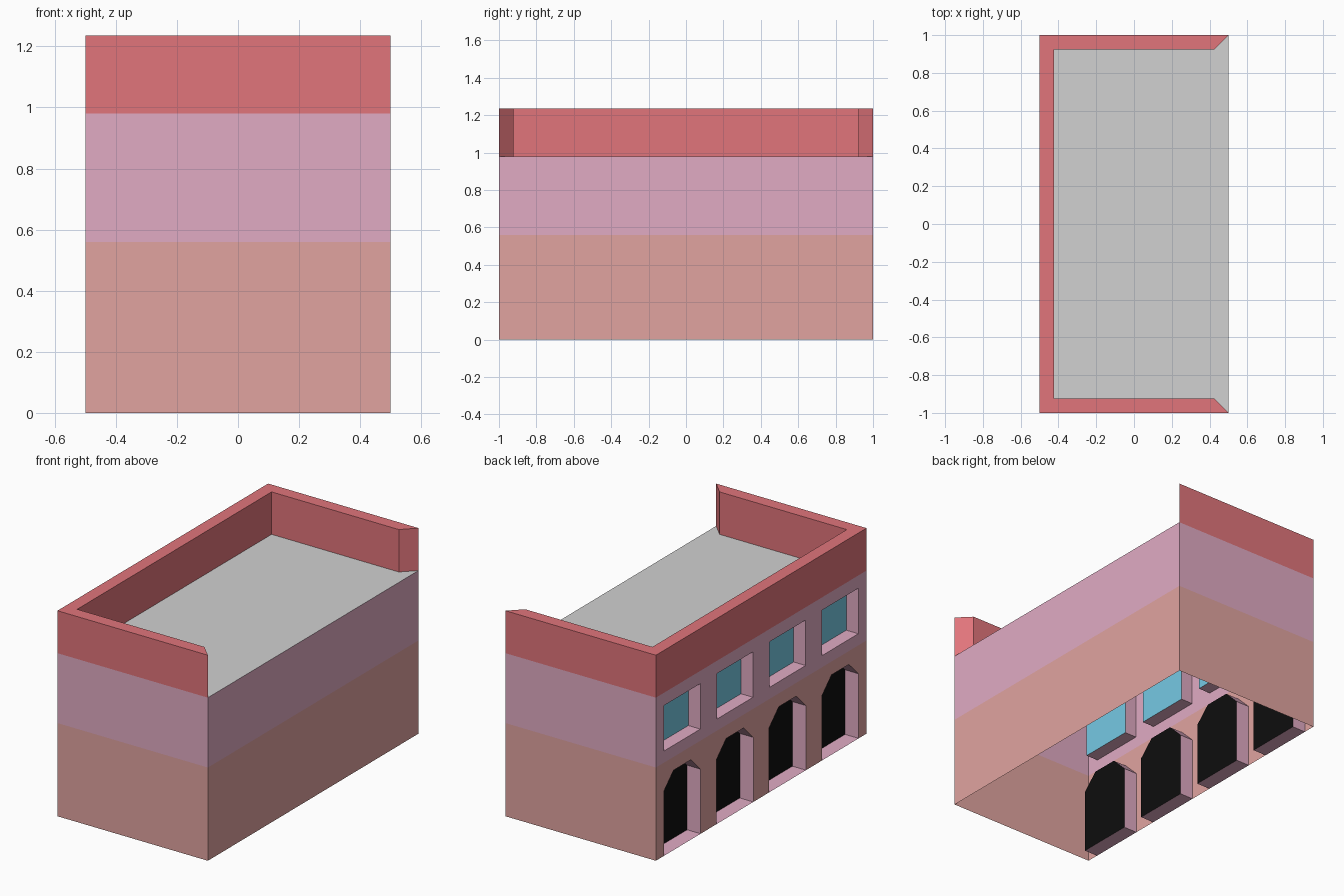
import bpy, bmesh
from mathutils import Vector

if "Cube" in bpy.data.objects:
    bpy.data.objects.remove(bpy.data.objects["Cube"])

HX, HY = 0.5, 1.0                 # half footprint
Z1, Z2, Z3 = 0.56, 0.98, 1.235    # storey line, roof, parapet top
T = 0.077                         # parapet thickness
BAYS = [-0.75, -0.25, 0.25, 0.75]


def srgb(r, g, b):
    f = lambda c: c / 12.92 if c <= 0.04045 else ((c + 0.055) / 1.055) ** 2.4
    return (f(r / 255), f(g / 255), f(b / 255), 1)


def material(name, *rgb):
    m = bpy.data.materials.new(name)
    m.diffuse_color = srgb(*rgb)
    m.use_nodes = True
    m.node_tree.nodes["Principled BSDF"].inputs["Base Color"].default_value = m.diffuse_color
    return m


MATS = {
    "tan": material("tan lower wall", 225, 164, 160),
    "pink": material("pink upper wall", 225, 171, 196),
    "red": material("red parapet", 225, 117, 123),
    "grey": material("grey roof", 209, 209, 209),
    "black": material("black doorway", 14, 14, 14),
    "blue": material("blue glass", 118, 201, 228),
}


def build(name, faces):
    """faces: list of (points, outward direction, colour)."""
    bm = bmesh.new()
    colours = list(dict.fromkeys(c for _, _, c in faces))
    for pts, out, col in faces:
        f = bm.faces.new([bm.verts.new(p) for p in pts])
        f.normal_update()
        if f.normal.dot(Vector(out)) < 0:
            f.normal_flip()
        f.material_index = colours.index(col)
    bmesh.ops.remove_doubles(bm, verts=bm.verts, dist=1e-5)
    me = bpy.data.meshes.new(name)
    bm.to_mesh(me)
    bm.free()
    for c in colours:
        me.materials.append(MATS[c])
    ob = bpy.data.objects.new(name, me)
    bpy.context.collection.objects.link(ob)


def wall(a, b, z0, z1):
    """Vertical quad between two plan points."""
    return [(*a, z0), (*b, z0), (*b, z1), (*a, z1)]


BANDS = [(0, Z1, "tan"), (Z1, Z2, "pink"), (Z2, Z3, "red")]

# plain walls on the front, back and right
for name, s in (("front_wall", -1), ("back_wall", 1)):
    build(name, [(wall((-HX, s * HY), (HX, s * HY), a, b), (0, s, 0), c)
                 for a, b, c in BANDS])
build("right_wall", [(wall((HX, -HY), (HX, HY), a, b), (1, 0, 0), c)
                     for a, b, c in BANDS[:2]])

# opening outlines, as (offset along y, z)
DOOR = [(-0.175, 0), (-0.175, 0.388), (-0.082, 0.48),
        (0.082, 0.48), (0.175, 0.388), (0.175, 0)]
WIN_W, WIN_LO, WIN_HI = 0.172, 0.63, 0.903
WINDOW = [(-WIN_W, WIN_LO), (-WIN_W, WIN_HI), (WIN_W, WIN_HI), (WIN_W, WIN_LO)]

# left wall: arcade storey notched by doors, window storey, red band
left = (-1, 0, 0)
outline = [(-HX, -HY, 0)]
for y in BAYS:
    outline += [(-HX, y + dy, z) for dy, z in DOOR]
outline += [(-HX, HY, 0), (-HX, HY, Z1), (-HX, -HY, Z1)]
faces = [(outline, left, "tan")]
ys = [-HY] + [y + s * WIN_W for y in BAYS for s in (-1, 1)] + [HY]
zs = [Z1, WIN_LO, WIN_HI, Z2]
for i in range(len(ys) - 1):
    for j in range(3):
        if not (j == 1 and i % 2):
            faces.append((wall((-HX, ys[i]), (-HX, ys[i + 1]), zs[j], zs[j + 1]),
                          left, "pink"))
faces.append((wall((-HX, -HY), (-HX, HY), Z2, Z3), left, "red"))
build("left_wall", faces)


def recess(name, y, shape, depth, panel):
    """Pink reveals around an opening with a coloured panel behind."""
    x1 = -HX + depth
    ring = [(y + dy, z) for dy, z in shape]
    centre = Vector((0, y, sum(z for _, z in shape) / len(shape)))
    out = [([(x1, *p) for p in ring], left, panel)]
    for p, q in zip(ring, ring[1:] + ring[:1]):
        mid = Vector((0, (p[0] + q[0]) / 2, (p[1] + q[1]) / 2))
        out.append(([(-HX, *p), (-HX, *q), (x1, *q), (x1, *p)], centre - mid, "pink"))
    build(name, out)


for n, y in enumerate(BAYS, 1):
    recess(f"arched_door_{n}", y, DOOR, 0.09, "black")
    recess(f"window_{n}", y, WINDOW, 0.08, "blue")

# U-shaped parapet, mitred at the open right side: outer and inner plan paths
outer = [(HX, -HY), (-HX, -HY), (-HX, HY), (HX, HY)]
inner = [(HX - T, -HY + T), (-HX + T, -HY + T), (-HX + T, HY - T), (HX - T, HY - T)]
faces = []
for i in range(3):
    a, b, c, d = outer[i], outer[i + 1], inner[i + 1], inner[i]
    faces.append(([(*p, Z3) for p in (a, b, c, d)], (0, 0, 1), "red"))
    faces.append((wall(d, c, Z2, Z3), ((0, 1, 0), (1, 0, 0), (0, -1, 0))[i], "red"))
for i, s in ((0, 1), (3, -1)):
    faces.append((wall(outer[i], inner[i], Z2, Z3), (1, s, 0), "red"))
build("parapet", faces)

# flat roof inside the parapet
build("roof", [([(*p, Z2) for p in [outer[0]] + inner + [outer[3]]], (0, 0, 1), "grey")])
